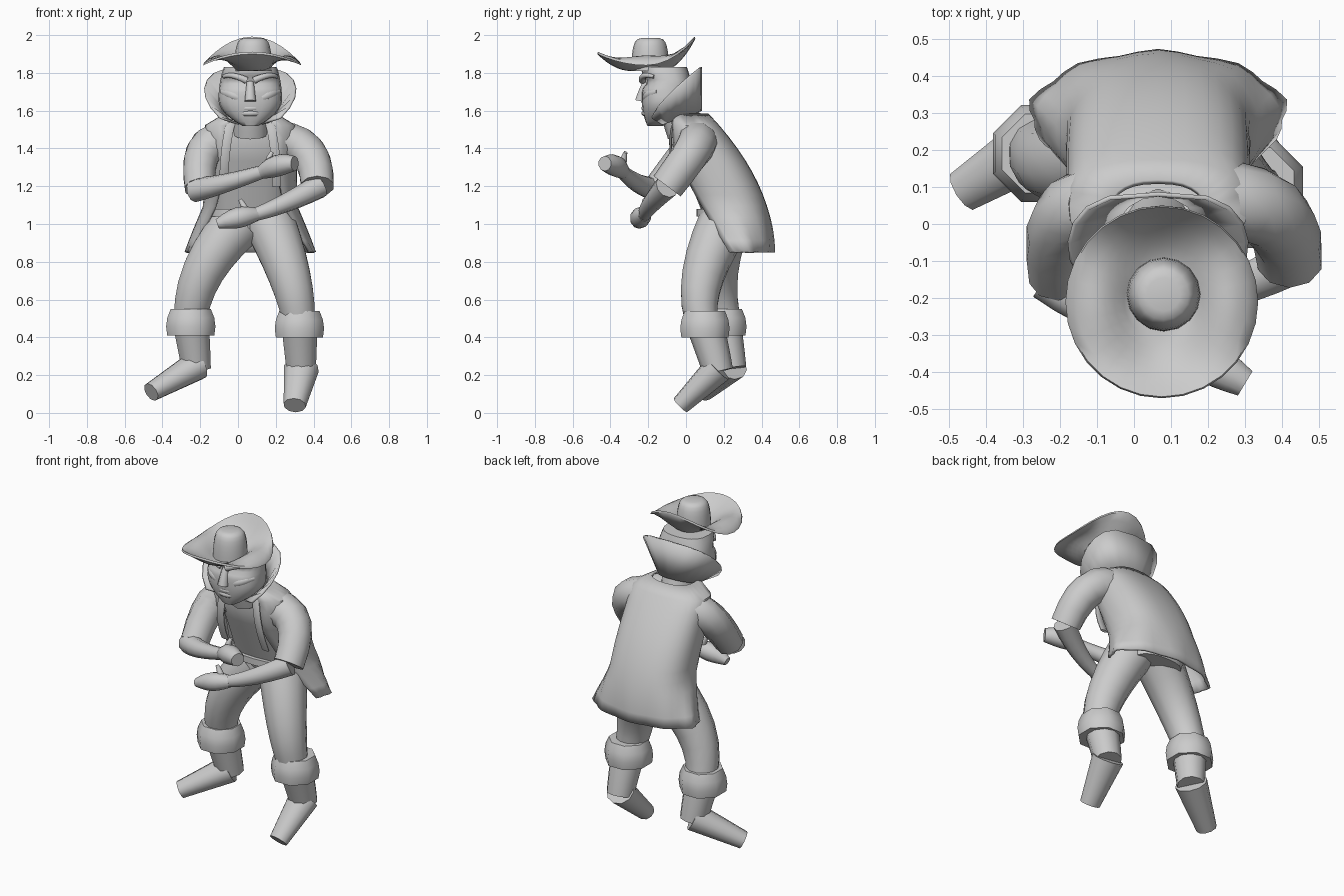
import bpy, bmesh
from math import sin, cos, pi, tau, radians, copysign, exp
from mathutils import Vector

if "Cube" in bpy.data.objects:
    bpy.data.objects.remove(bpy.data.objects["Cube"], do_unlink=True)

colour = (.6, .6, .6, 1)
clay = bpy.data.materials.new("light grey")
clay.use_nodes = True
clay.diffuse_color = colour
clay.node_tree.nodes["Principled BSDF"].inputs["Base Color"].default_value = colour

sideways, upward = Vector((0, 1, 0)), Vector((0, 0, 1))
middle = .065  # x of the torso and head


def steps(start, end, count):
    return [start + (end - start) * i / count for i in range(count + 1)]


def loft(name, rings, closed=True, thickness=0):
    """Skin a list of equally long point rings."""
    bm = bmesh.new()
    rows = [[bm.verts.new(point) for point in ring] for ring in rings]
    for lower, upper in zip(rows, rows[1:]):
        quads = list(zip(lower, lower[1:], upper[1:], upper))
        if closed:
            quads.append((lower[-1], lower[0], upper[0], upper[-1]))
        for quad in quads:
            bm.faces.new(quad)
    if closed:
        bm.faces.new(rows[0])
        bm.faces.new(rows[-1])
    bmesh.ops.recalc_face_normals(bm, faces=bm.faces)
    mesh = bpy.data.meshes.new(name)
    bm.to_mesh(mesh)
    bm.free()
    mesh.materials.append(clay)
    part = bpy.data.objects.new(name, mesh)
    bpy.context.collection.objects.link(part)
    if thickness:
        shell = part.modifiers.new("thickness", 'SOLIDIFY')
        shell.thickness, shell.offset = thickness, 0
    bpy.ops.object.select_all(action='DESELECT')
    part.select_set(True)
    bpy.context.view_layer.objects.active = part
    bpy.ops.object.shade_smooth_by_angle(angle=radians(50))


def limb(name, start, bend, end, thick, thin, bulge=0, across=upward, flat=1, count=6, sides=10):
    """Tapering tube along a curve pulled towards the bend point."""
    start, bend, end = Vector(start), Vector(bend), Vector(end)
    rings = []
    for t in steps(0, 1, count):
        first, second = start.lerp(bend, t), bend.lerp(end, t)
        centre = first.lerp(second, t)
        along = (bend - start).lerp(end - bend, t).normalized()
        u = along.cross(across).normalized()
        v = along.cross(u) * flat
        radius = thick + (thin - thick) * t + bulge * sin(pi * t)
        rings.append([centre + radius * (u * cos(a) + v * sin(a))
                      for a in (tau * (k + .5) / sides for k in range(sides))])
    loft(name, rings)


def oval(z, front, back, half, gap=0, wave=0, sides=20, power=.8):
    """Level squarish ring; a gap in degrees leaves the front open."""
    ring = []
    for k in range(sides):
        part = k / (sides - 1 if gap else sides)
        a = radians(gap - 90 + part * (360 - 2 * gap))
        c, s = (copysign(abs(f) ** power, f) * (1 + wave * cos(k * pi / 2)) for f in (cos(a), sin(a)))
        ring.append((middle + half * c, (front + back + (back - front) * s) / 2, z))
    return ring


# Stooped torso: the same rules shape the shirt and the coat
def belly(z):
    return max(-.08, .14 - .4 * (z - .85))


def spine(z):
    return .46 - .65 * (z - .85) ** 2


def shoulder(z):
    return .24 - 17 * max(0, z - 1.5) ** 2


loft("shirt", [oval(z, belly(z) + .03, spine(z) - .09, min(shoulder(z) - .04, 1.4 * z - 1.1))
               for z in steps(1.55, .9, 9)])
loft("belt", [oval(z, .055, .34, .21) for z in (1.04, 1.08)])

# Open coat with a flared, folded skirt
coat = []
for z in steps(1.58, .85, 12):
    skirt = max(0, 1.1 - z)
    coat.append(oval(z, belly(z), spine(z), shoulder(z) + .4 * skirt,
                     28 + 80 * max(0, 1.3 - z), .12 * skirt, 25, .8 + skirt))
loft("coat", coat, closed=False, thickness=.015)

# Collar flaring up around the back of the head
neckline, rim = [], []
for a in steps(radians(-60), radians(240), 14):
    c, s = cos(a), sin(a)
    height = max(0, (s + .87) / 1.87)
    neckline.append((middle + .12 * c, .11 * s - .03, 1.53 + .07 * height))
    rim.append((middle + copysign(.24 * abs(c) ** .6, c), .14 * s - .06, 1.56 + .27 * height ** .75))
loft("collar", [neckline, rim], closed=False, thickness=.012)

# Neck, and a head narrowing to the chin with hollow eyes
limb("neck", (middle, 0, 1.48), (middle, -.04, 1.6), (middle, -.06, 1.7), .1, .1, across=sideways)
head = []
for t in steps(0, 1, 14):
    jaw = max(0, 1 - 2.2 * t) ** 2
    hollow = .03 * exp(-(12 * t - 9) ** 2)
    head.append(oval(1.52 + .31 * t, .03 * jaw + hollow - .235, .035 - .155 * jaw - .03 * t ** 4,
                     .17 - .127 * jaw - .03 * t ** 4))
loft("head", head)


# Facial features, placed from the bridge of the nose
def feature(name, start, bend, end, thick, thin, **options):
    bridge = Vector((middle, -.22, 1.75))
    limb(name, *(bridge + Vector(p) for p in (start, bend, end)), thick, thin, sides=8, **options)


feature("nose", (0, .01, 0), (0, -.01, -.05), (0, -.02, -.1), .02, .032, across=sideways)
for name, drop in (("upper_lip", -.138), ("lower_lip", -.164)):
    feature(name, (-.08, .03, drop), (0, -.03, drop), (.08, .03, drop), .006, .006, bulge=.01)
for name, s in (("left", 1), ("right", -1)):
    feature(name + "_brow", (s * .02, -.01, .01), (s * .1, -.02, .05), (s * .14, .05, .03), .02, .01)
    feature(name + "_cheek", (s * .05, .01, -.09), (s * .1, .01, -.06), (s * .15, .07, -.05), .02, .015, bulge=.01)
    # Lapel along the coat opening
    x = middle + s * .1
    limb(name + "_lapel", (x, -.06, 1.55), (x + s * .04, -.12, 1.4), (x + s * .04, -.02, 1.2),
         .025, .025, across=sideways, flat=.3)

# Hat: brim turned up at front and back and rolled over at the sides, round crown
brim = []
for rise, course in ((0, steps(0, 1, 7)), (.012, steps(1, 0, 7))):
    for u in course:
        ring = []
        for a in steps(0, tau, 28)[:-1]:
            c, s = cos(a), sin(a)
            roll = .07 * c * c * sin(2.7 * u)
            turn = (.17 if s > 0 else .09) * s * s * u * u
            reach = .08 + .18 * u - rise / 3
            ring.append((middle + .01 + reach * c, reach * s - .21, 1.81 + rise + roll + turn))
        brim.append(ring)
loft("hat_brim", brim)
crown = []
for u in steps(0, 1.5, 7):
    r = .1 * cos(u) ** .3
    crown.append([(middle + .015 + r * cos(a), r * sin(a) - .19, 1.81 + .175 * sin(u))
                  for a in steps(0, tau, 16)[:-1]])
loft("hat_crown", crown)

# Left arm, held low across the waist
limb("left_sleeve", (.21, .06, 1.44), (.42, .08, 1.44), (.42, -.1, 1.2), .11, .09, across=sideways)
limb("left_forearm", (.43, -.1, 1.2), (.25, -.2, 1.1), (.09, -.22, 1.05), .065, .035)
limb("left_hand", (.1, -.22, 1.05), (0, -.25, 1.04), (-.11, -.25, 1), .035, .025, bulge=.025)
limb("left_thumb", (.05, -.23, 1.05), (.03, -.22, 1.1), (.01, -.22, 1.13), .025, .01, across=sideways)

# Right arm, held higher and further forward
limb("right_sleeve", (-.07, .06, 1.44), (-.23, .06, 1.44), (-.2, -.14, 1.19), .11, .085, across=sideways)
limb("right_forearm", (-.23, -.15, 1.18), (-.1, -.26, 1.2), (.14, -.34, 1.28), .065, .035)
limb("right_hand", (.12, -.33, 1.27), (.2, -.37, 1.32), (.3, -.43, 1.32), .035, .04, bulge=.02)
limb("right_thumb", (.16, -.34, 1.3), (.16, -.33, 1.35), (.18, -.32, 1.38), .025, .01, across=sideways)

# Trouser legs
limb("left_leg", (.17, .2, 1), (.3, .04, .7), (.32, .08, .5), .14, .09, across=sideways, sides=12)
limb("right_leg", (0, .2, 1), (-.24, .13, .75), (-.25, .2, .5), .14, .09, across=sideways, sides=12)


# Boots with a wide folded top, heels lifted above the toes
def boot(name, knee, heel, toe):
    knee, heel, toe = Vector(knee), Vector(heel), Vector(toe)
    fold = upward * .07
    limb(name + "_boot_top", knee + fold, knee, knee - fold, .115, .135, .015, sideways, count=3, sides=8)
    limb(name + "_boot_shaft", knee, knee.lerp(heel, .6), heel - fold / 4, .1, .08, across=sideways)
    limb(name + "_boot_foot", heel, heel.lerp(toe, .5), toe, .095, .06, flat=.85)


boot("left", (.325, .1, .47), (.335, .17, .235), (.3, -.03, .04))
boot("right", (-.25, .19, .48), (-.22, .24, .25), (-.46, .09, .11))
